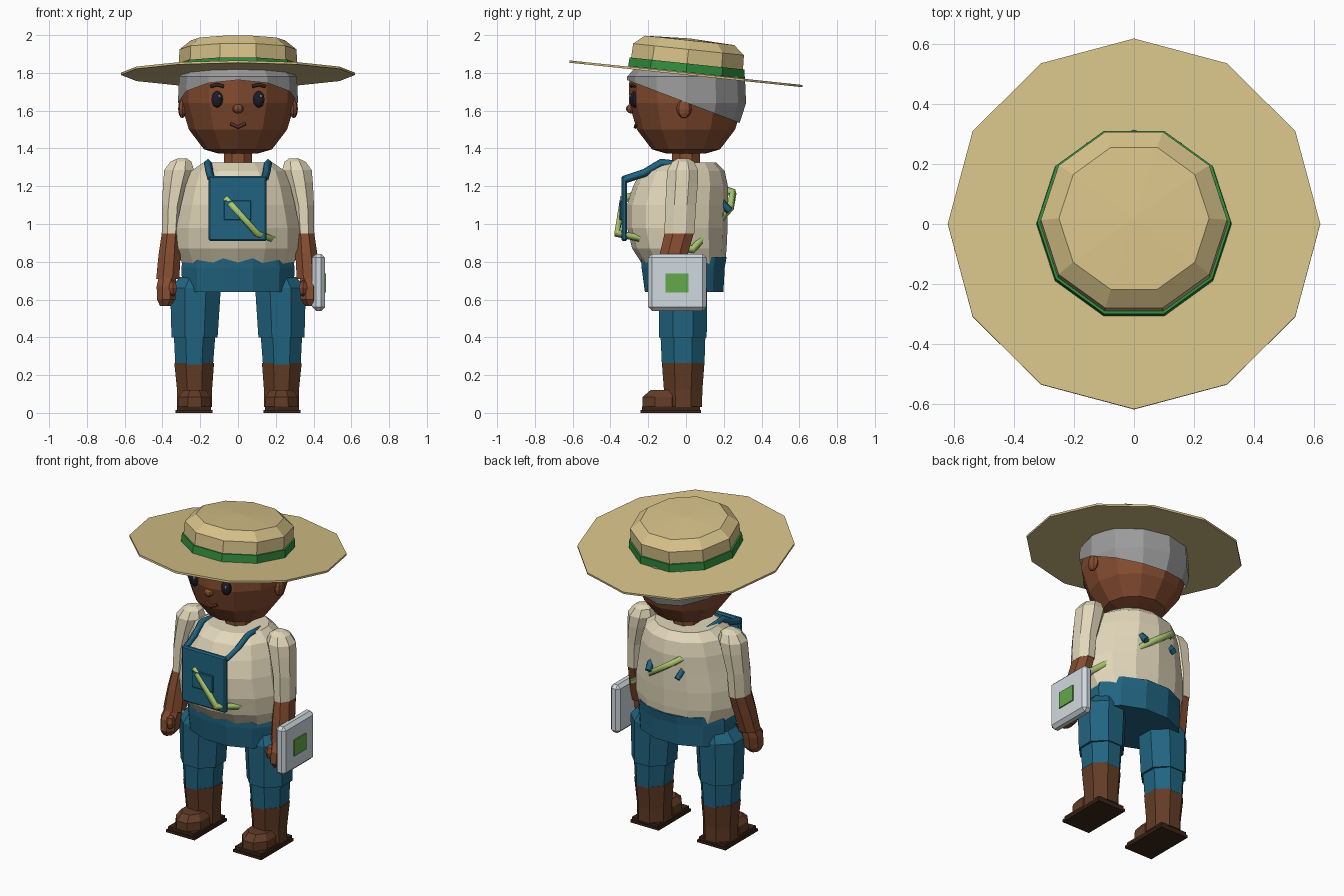
import bpy, bmesh
from math import cos, sin, pi, radians
from mathutils import Vector


def material(name, rgb):
    m = bpy.data.materials.new(name)
    m.diffuse_color = [((c / 255 + 0.055) / 1.055) ** 2.4 for c in rgb] + [1]
    return m


STRAW = material("straw", (214, 193, 136))
BAND = material("band_green", (50, 140, 60))
HAIR = material("grey_hair", (155, 155, 155))
SKIN = material("skin", (132, 76, 48))
CREAM = material("cream", (226, 215, 186))
TEAL = material("teal", (33, 100, 128))
BOOT = material("boot_brown", (98, 60, 38))
SOLE = material("sole_brown", (58, 36, 22))
LIME = material("lime", (168, 198, 110))
GREEN = material("leaf_green", (100, 168, 75))
PALE = material("pale_grey", (208, 218, 224))
DARK = material("dark", (28, 28, 38))
LIP = material("lip", (95, 45, 40))


def finish(name, bm, mat):
    bmesh.ops.recalc_face_normals(bm, faces=bm.faces)
    me = bpy.data.meshes.new(name)
    bm.to_mesh(me)
    bm.free()
    ob = bpy.data.objects.new(name, me)
    bpy.context.collection.objects.link(ob)
    me.materials.append(mat)
    return ob


def loft(name, rings, n, mat, half=False, cut=None):
    """Stack n-sided rings given as (z, centre x, centre y, radius x, radius y)."""
    bm = bmesh.new()
    off = pi / n if half else 0
    loops = [[bm.verts.new((cx + rx * cos(off + 2 * pi * i / n),
                            cy + ry * sin(off + 2 * pi * i / n), z)) for i in range(n)]
             for z, cx, cy, rx, ry in rings]
    for a, b in zip(loops, loops[1:]):
        for i in range(n):
            j = (i + 1) % n
            bm.faces.new((a[i], a[j], b[j], b[i]))
    bm.faces.new(loops[0][::-1])
    bm.faces.new(loops[-1])
    if cut:
        bmesh.ops.bisect_plane(bm, geom=bm.verts[:] + bm.edges[:] + bm.faces[:],
                               plane_co=cut[0], plane_no=cut[1], clear_inner=True)
    return finish(name, bm, mat)


def lathe(name, profile, n, mat, half=False, cut=None):
    return loft(name, [(z, 0, 0, r, r) for r, z in profile], n, mat, half, cut)


def box(name, lo, hi, mat, bevel=0.0):
    bm = bmesh.new()
    bmesh.ops.create_cube(bm, size=1)
    lo, hi = Vector(lo), Vector(hi)
    for v in bm.verts:
        v.co = (lo + hi) / 2 + v.co * (hi - lo)
    if bevel:
        bmesh.ops.bevel(bm, geom=bm.edges[:], offset=bevel, segments=1, affect='EDGES')
    return finish(name, bm, mat)


def ball(name, loc, size, mat, seg=8, rings=6):
    bm = bmesh.new()
    bmesh.ops.create_uvsphere(bm, u_segments=seg, v_segments=rings, radius=1)
    for v in bm.verts:
        v.co = Vector(loc) + v.co * Vector(size)
    return finish(name, bm, mat)


def tube(name, pts, r, mat, cyclic=False):
    cu = bpy.data.curves.new(name, 'CURVE')
    cu.dimensions = '3D'
    cu.bevel_depth, cu.bevel_resolution, cu.use_fill_caps = r, 0, True
    sp = cu.splines.new('POLY')
    sp.points.add(len(pts) - 1)
    for p, co in zip(sp.points, pts):
        p.co = (*co, 1)
    sp.use_cyclic_u = cyclic
    cu.materials.append(mat)
    ob = bpy.data.objects.new(name, cu)
    bpy.context.collection.objects.link(ob)
    return ob


# Hat, tilted back
hat = [lathe("hat_brim", [(0.62, -0.006), (0.62, 0.006)], 12, STRAW),
       lathe("hat_crown", [(0.315, 0), (0.31, 0.13), (0.25, 0.178), (0.01, 0.188)], 10, STRAW),
       lathe("hat_band", [(0.325, 0.008), (0.322, 0.055)], 10, BAND)]
for ob in hat:
    ob.location.z = 1.795
    ob.rotation_euler.x = radians(-6)

# Head, hair and neck
lathe("head", [(0.10, 1.372), (0.18, 1.395), (0.26, 1.5), (0.302, 1.64), (0.30, 1.78), (0.2, 1.88)],
      12, SKIN)
lathe("hair", [(0.26, 1.46), (0.318, 1.64), (0.312, 1.78), (0.21, 1.89)], 12, HAIR,
      cut=((0, -0.28, 1.75), (0, 0.21, 0.55)))
lathe("neck", [(0.08, 1.28), (0.08, 1.4)], 8, SKIN, half=True)

# Face
ball("nose", (0, -0.29, 1.61), (0.03, 0.028, 0.025), SKIN)
tube("mouth", [(-0.04, -0.262, 1.532), (0, -0.268, 1.512), (0.04, -0.262, 1.532)], 0.009, LIP)
for s, side in ((1, "left"), (-1, "right")):
    ball(side + "_eye", (s * 0.11, -0.272, 1.66), (0.032, 0.026, 0.044), DARK, 10, 8)
    ball(side + "_eye_glint", (s * 0.11 + 0.012, -0.297, 1.678), (0.007, 0.005, 0.008), PALE, 6, 4)
    tube(side + "_eyebrow", [(s * 0.075, -0.288, 1.728), (s * 0.11, -0.286, 1.738),
                             (s * 0.145, -0.272, 1.728)], 0.009, SOLE)
    ball(side + "_ear", (s * 0.295, -0.01, 1.61), (0.022, 0.04, 0.05), SKIN)

# Shirt with a round belly: z, half width, front y, back y
shirt = [(0.77, 0.295, -0.22, 0.205), (0.87, 0.335, -0.285, 0.215), (0.98, 0.335, -0.312, 0.22),
         (1.1, 0.31, -0.312, 0.222), (1.2, 0.285, -0.28, 0.222), (1.28, 0.255, -0.24, 0.205),
         (1.325, 0.19, -0.17, 0.16)]
loft("shirt", [(z, 0, (f + b) / 2, w, (b - f) / 2) for z, w, f, b in shirt], 14, CREAM, half=True)

# Trouser waist
loft("trouser_waist", [(0.64, 0, -0.01, 0.305, 0.215), (0.77, 0, -0.015, 0.31, 0.228),
                       (0.825, 0, -0.012, 0.30, 0.235)], 12, TEAL, half=True)

# Bib, pocket and sash
box("bib", (-0.155, -0.342, 0.91), (0.152, -0.312, 1.255), TEAL, 0.008)
box("bib_pocket", (-0.075, -0.352, 1.02), (0.07, -0.335, 1.125), TEAL, 0.004)
tube("sash", [(-0.06, -0.335, 1.13), (0.10, -0.365, 0.95), (0.345, 0.035, 0.865),
              (0.04, 0.235, 1.09), (-0.07, 0.25, 1.165), (-0.22, 0, 1.25)], 0.022, LIME, True)

for s, side in ((1, "left"), (-1, "right")):
    # Shoulder strap, running into the shirt and out at the back
    tube(side + "_strap", [(s * 0.14, -0.325, 1.235), (s * 0.15, -0.22, 1.27), (s * 0.16, -0.13, 1.325),
                           (s * 0.15, 0.0, 1.31), (s * 0.1, 0.23, 1.07)], 0.021, TEAL)

    # Sleeve, forearm, hand and thumb
    loft(side + "_sleeve", [(0.95, s * 0.352, -0.035, 0.056, 0.086), (1.1, s * 0.345, -0.028, 0.062, 0.088),
                            (1.22, s * 0.325, -0.02, 0.077, 0.09), (1.285, s * 0.312, -0.018, 0.085, 0.088),
                            (1.33, s * 0.302, -0.015, 0.06, 0.062), (1.348, s * 0.295, -0.015, 0.025, 0.03)],
         8, CREAM, half=True)
    loft(side + "_forearm", [(0.71, s * 0.372, -0.095, 0.066, 0.07), (0.84, s * 0.362, -0.065, 0.063, 0.08),
                             (0.955, s * 0.352, -0.035, 0.055, 0.084)], 8, SKIN, half=True)
    loft(side + "_hand", [(0.565, s * 0.385, -0.135, 0.03, 0.04), (0.6, s * 0.38, -0.13, 0.052, 0.07),
                          (0.67, s * 0.38, -0.12, 0.055, 0.075), (0.72, s * 0.373, -0.1, 0.05, 0.06)],
         8, SKIN, half=True)
    ball(side + "_thumb", (s * 0.345, -0.175, 0.66), (0.025, 0.032, 0.045), SKIN, 6, 4)

    # Trouser leg with a cuff
    loft(side + "_trouser_leg", [(0.255, s * 0.232, -0.015, 0.108, 0.122), (0.4, s * 0.23, -0.016, 0.118, 0.128),
                                 (0.4, s * 0.23, -0.016, 0.132, 0.136), (0.66, s * 0.225, -0.016, 0.145, 0.138),
                                 (0.72, s * 0.215, -0.016, 0.1, 0.11)], 8, TEAL, half=True)

    # Boot shaft, toe and layered sole
    loft(side + "_boot_shaft", [(0.03, s * 0.23, -0.015, 0.1, 0.108), (0.12, s * 0.23, -0.015, 0.1, 0.11),
                                (0.265, s * 0.232, -0.015, 0.114, 0.122)], 8, BOOT, half=True)
    loft(side + "_boot_toe", [(0.03, s * 0.23, -0.12, 0.095, 0.118), (0.085, s * 0.23, -0.12, 0.092, 0.118),
                              (0.12, s * 0.23, -0.11, 0.065, 0.085)], 8, BOOT, half=True)
    box(side + "_sole", (s * 0.232 - 0.098, -0.24, 0), (s * 0.232 + 0.098, 0.08, 0.016), SOLE)
    box(side + "_welt", (s * 0.232 - 0.09, -0.232, 0.016), (s * 0.232 + 0.09, 0.075, 0.035), SOLE)

# Tablet held in the left hand
box("tablet", (0.393, -0.2, 0.54), (0.46, 0.108, 0.842), PALE, 0.02)
box("tablet_screen", (0.45, -0.108, 0.637), (0.467, 0.012, 0.738), GREEN)
